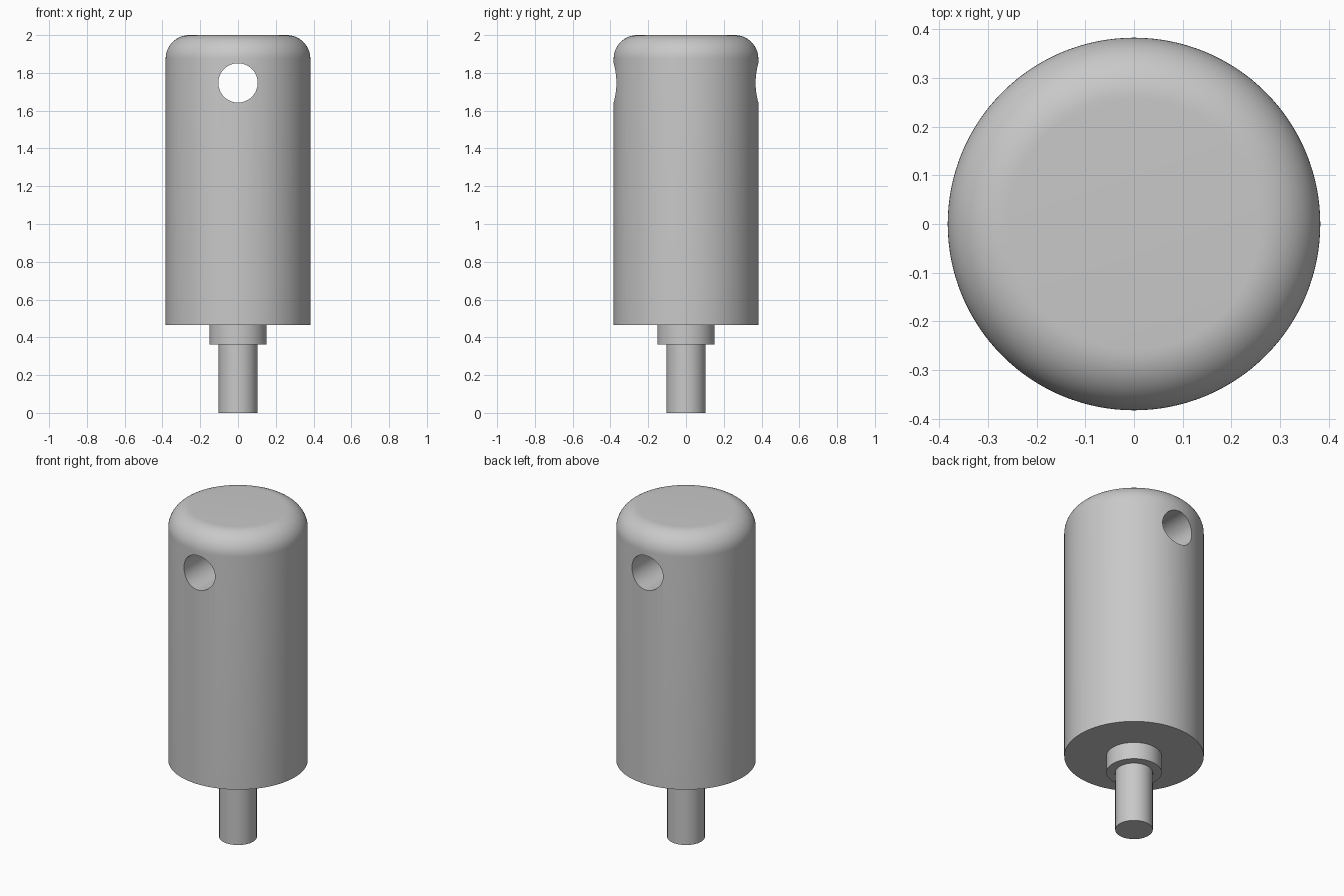
import bpy, bmesh
from math import sin, cos, pi, radians

cube = bpy.data.objects.get("Cube")
if cube:
    bpy.data.objects.remove(cube, do_unlink=True)

SEGMENTS = 128

# Single plain grey
grey = bpy.data.materials.new("plain grey")
grey.use_nodes = True
colour = (0.58, 0.58, 0.58, 1)
grey.diffuse_color = colour
grey.node_tree.nodes["Principled BSDF"].inputs["Base Color"].default_value = colour


def lathe(name, profile):
    """Revolve a (radius, height) profile around z into a closed solid."""
    bm = bmesh.new()
    verts = [bm.verts.new((r, 0, z)) for r, z in profile]
    edges = [bm.edges.new(pair) for pair in zip(verts, verts[1:])]
    bmesh.ops.spin(bm, geom=verts + edges, cent=(0, 0, 0), axis=(0, 0, 1),
                   angle=2 * pi, steps=SEGMENTS, use_merge=False)
    bmesh.ops.remove_doubles(bm, verts=bm.verts, dist=0.0001)
    # Close both open ends with flat caps
    bmesh.ops.holes_fill(bm, edges=[e for e in bm.edges if e.is_boundary], sides=0)
    bmesh.ops.recalc_face_normals(bm, faces=bm.faces)
    mesh = bpy.data.meshes.new(name)
    bm.to_mesh(mesh)
    bm.free()
    mesh.materials.append(grey)
    obj = bpy.data.objects.new(name, mesh)
    bpy.context.collection.objects.link(obj)
    return obj


def select_only(obj):
    bpy.ops.object.select_all(action='DESELECT')
    obj.select_set(True)
    bpy.context.view_layer.objects.active = obj


# Main body: cylinder with a rounded top rim
radius, bottom, top, fillet = 0.383, 0.466, 2.0, 0.125
rim = [(radius - fillet + fillet * cos(a), top - fillet + fillet * sin(a))
       for a in (i * pi / 32 for i in range(17))]
body = lathe("body", [(radius, bottom)] + rim)

# Cross hole running front to back
cutter = lathe("hole_cutter", [(0.104, -0.6), (0.104, 0.6)])
cutter.rotation_euler.x = radians(90)
cutter.location.z = 1.747
cutter.hide_render = True
hole = body.modifiers.new("cross hole", 'BOOLEAN')
hole.operation = 'DIFFERENCE'
hole.solver = 'EXACT'
hole.object = cutter
select_only(body)
bpy.ops.object.modifier_apply(modifier=hole.name)
bpy.data.objects.remove(cutter, do_unlink=True)

# Collar and pin below the body
collar = lathe("collar", [(0.152, 0.363), (0.152, bottom)])
pin = lathe("pin", [(0.103, 0), (0.103, 0.363)])

for part in (body, collar, pin):
    select_only(part)
    bpy.ops.object.shade_smooth_by_angle(angle=radians(30))
